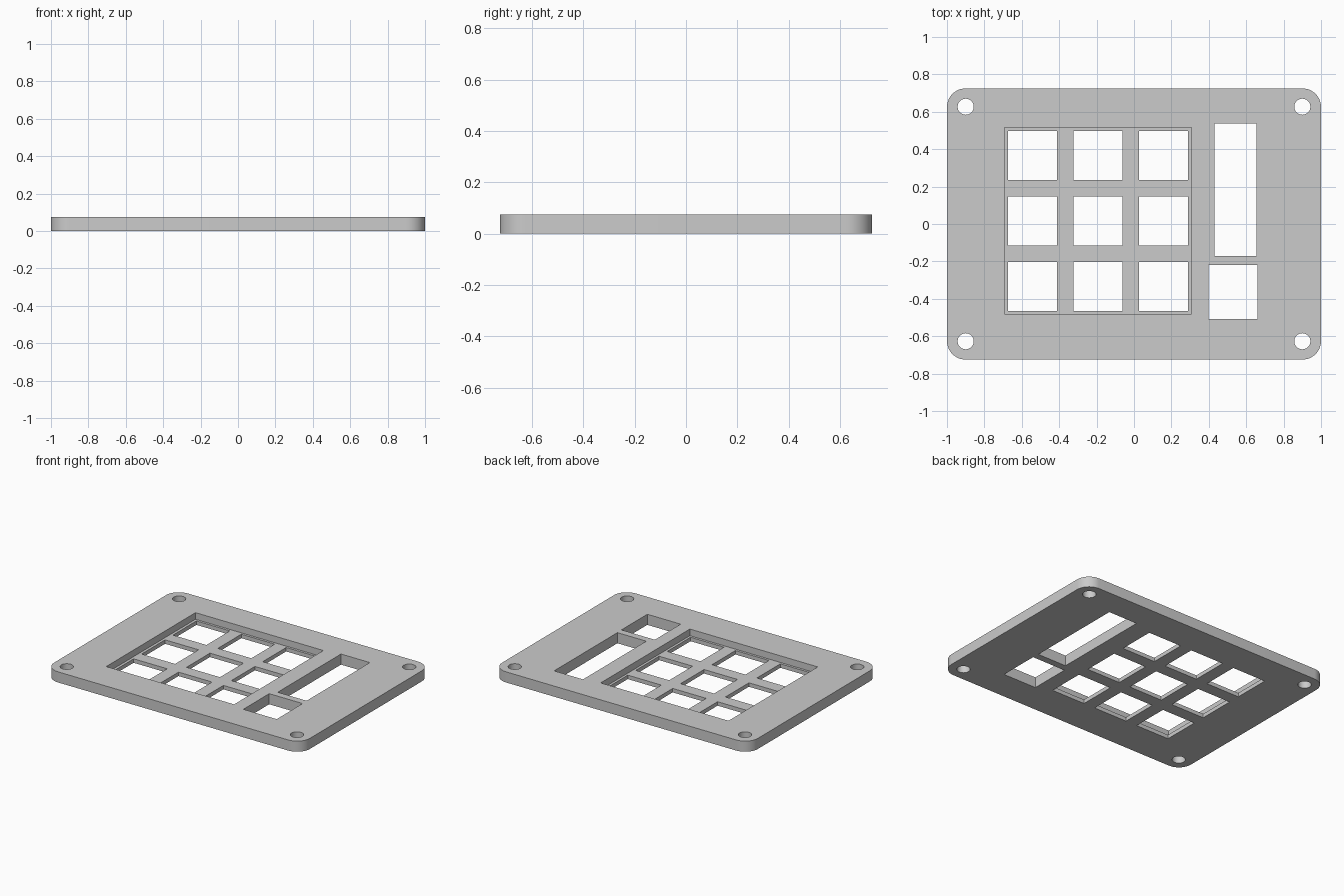
import bpy, bmesh, math
from mathutils import Matrix, Vector

default = bpy.data.objects.get("Cube")
if default:
    bpy.data.objects.remove(default, do_unlink=True)

THICKNESS = 0.075
FLOOR = 0.028          # height of the recessed key panel
HALF_X, HALF_Y = 1.0, 0.725

grey = bpy.data.materials.new("plain grey")
grey.use_nodes = True
colour = (0.6, 0.6, 0.6, 1)
grey.diffuse_color = colour
grey.node_tree.nodes["Principled BSDF"].inputs["Base Color"].default_value = colour


def add_box(bm, x0, x1, y0, y1, z0, z1):
    size = Matrix.Diagonal((x1 - x0, y1 - y0, z1 - z0, 1))
    centre = Matrix.Translation(((x0 + x1) / 2, (y0 + y1) / 2, (z0 + z1) / 2))
    bmesh.ops.create_cube(bm, size=1, matrix=centre @ size)


def make_object(name, bm):
    mesh = bpy.data.meshes.new(name)
    bm.to_mesh(mesh)
    bm.free()
    obj = bpy.data.objects.new(name, mesh)
    bpy.context.collection.objects.link(obj)
    mesh.materials.append(grey)
    return obj


# Plate with rounded upright corners
bm = bmesh.new()
add_box(bm, -HALF_X, HALF_X, -HALF_Y, HALF_Y, 0, THICKNESS)
upright = [e for e in bm.edges if abs(e.verts[0].co.z - e.verts[1].co.z) > 0.01]
bmesh.ops.bevel(bm, geom=upright, offset=0.1, segments=12, profile=0.5, affect='EDGES')
plate = make_object("faceplate", bm)

# Recess around the key grid
bm = bmesh.new()
add_box(bm, -0.693, 0.307, -0.482, 0.515, FLOOR, 0.2)
recess = make_object("recess_cutter", bm)

# Through openings: key grid, two side windows and corner screw holes
bm = bmesh.new()
low, high, key = -0.1, 0.3, 0.131
for x in (-0.543, -0.192, 0.159):
    for y in (-0.334, 0.017, 0.367):
        add_box(bm, x - key, x + key, y - key, y + key, low, high)
add_box(bm, 0.43, 0.656, -0.171, 0.536, low, high)
add_box(bm, 0.398, 0.659, -0.509, -0.22, low, high)
for sx in (-1, 1):
    for sy in (-1, 1):
        bmesh.ops.create_cone(bm, cap_ends=True, segments=40, radius1=0.043, radius2=0.043,
                              depth=0.5, matrix=Matrix.Translation((sx * 0.9, sy * 0.627, 0)))
openings = make_object("openings_cutter", bm)

# Cut the plate and drop the cutters
bpy.ops.object.select_all(action='DESELECT')
bpy.context.view_layer.objects.active = plate
plate.select_set(True)
for cutter in (recess, openings):
    cutter.hide_render = True
    mod = plate.modifiers.new(cutter.name, 'BOOLEAN')
    mod.operation = 'DIFFERENCE'
    mod.solver = 'EXACT'
    mod.object = cutter
    bpy.ops.object.modifier_apply(modifier=mod.name)
    bpy.data.objects.remove(cutter, do_unlink=True)

bpy.ops.object.shade_smooth_by_angle(angle=math.radians(30))
